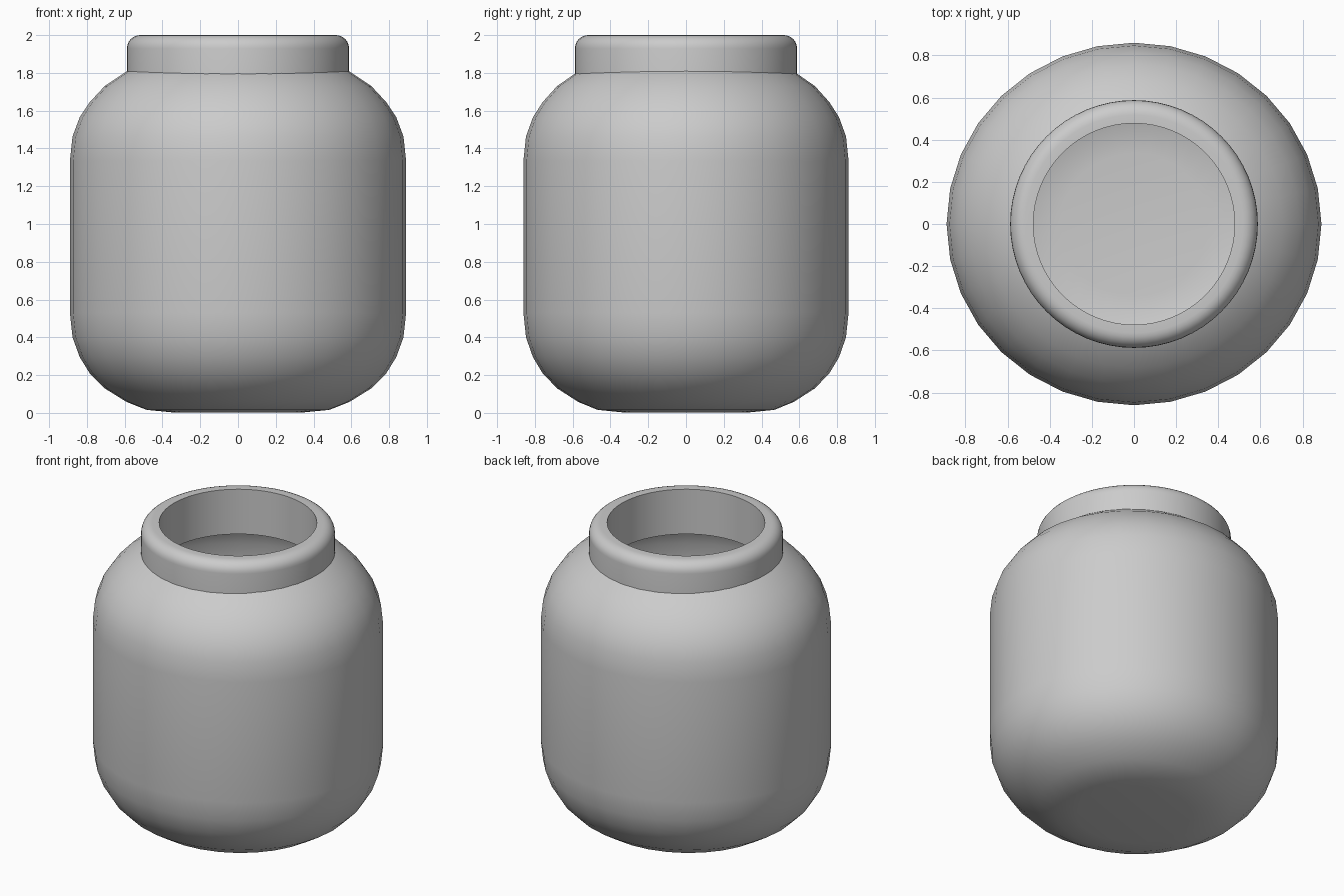
import bpy, bmesh
from math import cos, sin, pi, radians

if "Cube" in bpy.data.objects:
    bpy.data.objects.remove(bpy.data.objects["Cube"])


def lathe(name, profile, segments, scale_y=1.0, closed=False, cap=False):
    """Spin a list of (radius, z) points around the z axis."""
    bm = bmesh.new()
    rings = []
    for r, z in profile:
        rings.append([bm.verts.new((r * cos(2 * pi * i / segments),
                                    r * scale_y * sin(2 * pi * i / segments), z))
                      for i in range(segments)])
    pairs = list(zip(rings, rings[1:]))
    if closed:
        pairs.append((rings[-1], rings[0]))
    for low, high in pairs:
        for i in range(segments):
            j = (i + 1) % segments
            bm.faces.new((low[i], low[j], high[j], high[i]))
    if cap:
        bm.faces.new(rings[0][::-1])
    if closed:
        bmesh.ops.recalc_face_normals(bm, faces=bm.faces)
    mesh = bpy.data.meshes.new(name)
    bm.to_mesh(mesh)
    bm.free()
    obj = bpy.data.objects.new(name, mesh)
    bpy.context.collection.objects.link(obj)
    bpy.ops.object.select_all(action='DESELECT')
    obj.select_set(True)
    bpy.context.view_layer.objects.active = obj
    bpy.ops.object.shade_smooth_by_angle(angle=radians(40))
    return obj


# jar body: slightly oval hollow shell, rounded base and shoulder, open at the neck
body = [(0.35, 0.003), (0.484, 0.016), (0.59, 0.058), (0.706, 0.13), (0.785, 0.21),
        (0.838, 0.295), (0.876, 0.40), (0.89, 0.53), (0.89, 1.335), (0.876, 1.464),
        (0.838, 1.565), (0.785, 1.645), (0.706, 1.73), (0.59, 1.808), (0.53, 1.835)]
lathe("jar_body", body, 32, scale_y=0.967, cap=True)

# neck ring: straight tube with a rounded outer lip, reaching down inside the body
lip = 0.07
neck = [(0.478, 1.70), (0.588, 1.70)]
neck += [(0.588 - lip + lip * cos(a * pi / 12), 2 - lip + lip * sin(a * pi / 12))
         for a in range(7)]
neck += [(0.478, 2.0)]
lathe("neck_ring", neck, 64, closed=True)
